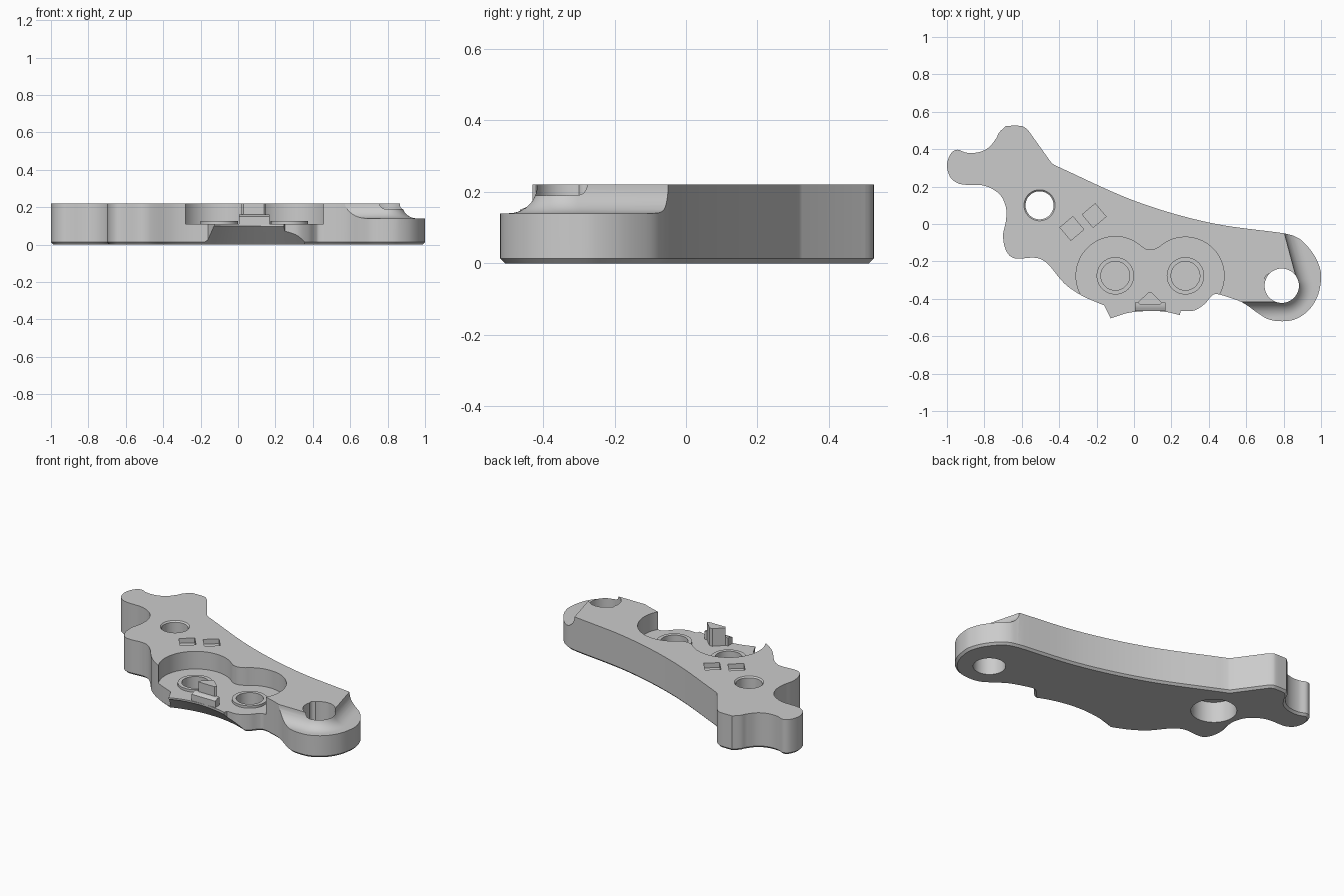
import bpy, bmesh, math
from mathutils import Vector

if "Cube" in bpy.data.objects:
    bpy.data.objects.remove(bpy.data.objects["Cube"])

H = 0.22        # plate height


def finish(name, bm):
    bmesh.ops.recalc_face_normals(bm, faces=bm.faces)
    me = bpy.data.meshes.new(name)
    bm.to_mesh(me)
    bm.free()
    ob = bpy.data.objects.new(name, me)
    bpy.context.collection.objects.link(ob)
    return ob


def prism(name, pts, z0, z1, chamfer=0.0):
    bm = bmesh.new()
    base = bm.faces.new([bm.verts.new((x, y, z0)) for x, y in pts])
    ext = bmesh.ops.extrude_face_region(bm, geom=[base], use_keep_orig=True)
    top = [v for v in ext['geom'] if isinstance(v, bmesh.types.BMVert)]
    bmesh.ops.translate(bm, verts=top, vec=(0, 0, z1 - z0))
    bmesh.ops.recalc_face_normals(bm, faces=bm.faces)
    if chamfer:
        low = [e for e in bm.edges if all(abs(v.co.z - z0) < 1e-6 for v in e.verts)]
        bmesh.ops.bevel(bm, geom=low, offset=chamfer, segments=1, affect='EDGES')
    return finish(name, bm)


def cone(name, x, y, r0, r1, z0, z1, n=64):
    bm = bmesh.new()
    bmesh.ops.create_cone(bm, cap_ends=True, segments=n, radius1=r0, radius2=r1, depth=z1 - z0)
    bmesh.ops.translate(bm, verts=bm.verts, vec=(x, y, (z0 + z1) / 2))
    return finish(name, bm)


def arc(cx, cy, r, a0, a1, n):
    angles = [math.radians(a0 + (a1 - a0) * i / n) for i in range(n + 1)]
    return [(cx + r * math.cos(a), cy + r * math.sin(a)) for a in angles]


def smooth_run(pts, n=6):
    # Catmull-Rom curve through the points; the last point is left out
    p = [Vector(q) for q in pts]
    p = [2 * p[0] - p[1]] + p + [2 * p[-1] - p[-2]]
    out = []
    for a, b, c, d in zip(p, p[1:], p[2:], p[3:]):
        for i in range(n):
            t = i / n
            out.append(tuple(0.5 * (2 * b + (c - a) * t + (2 * a - 5 * b + 4 * c - d) * t * t
                                    + (3 * b - a - 3 * c + d) * t ** 3)))
    return out


def combine(target, other, op='DIFFERENCE'):
    other.hide_render = True
    m = target.modifiers.new(op.lower(), 'BOOLEAN')
    m.operation, m.solver, m.object = op, 'EXACT', other
    bpy.context.view_layer.objects.active = target
    bpy.ops.object.modifier_apply(modifier=m.name)
    bpy.data.objects.remove(other)


# Outline, clockwise, as smooth runs that meet at corners
left_lobe = [(-.735, .46), (-.77, .415), (-.81, .39), (-.855, .38), (-.90, .382), (-.945, .397),
             (-.98, .375), (-1.0, .315), (-.985, .255), (-.95, .222), (-.905, .21), (-.80, .205),
             (-.72, .16), (-.685, .09), (-.685, .015), (-.70, -.06), (-.685, -.14), (-.64, -.183),
             (-.54, -.18), (-.495, -.19), (-.45, -.225), (-.37, -.32), (-.275, -.385), (-.16, -.435)]
upper = [(-.735, .46), (-.72, .49), (-.685, .525)]
crest = [(-.685, .525), (-.61, .525), (-.585, .517), (-.565, .50)]
slope = [(-.565, .50), (-.44, .325), (-.425, .315)]
long_arc = [(-.425, .315), (0, .125), (.40, .008), (.805, -.05)]
lug = [(.805, -.05), (.86, -.066), (.91, -.10), (.965, -.17), (.995, -.24), (1.0, -.30),
       (.98, -.39), (.93, -.465), (.86, -.51), (.79, -.52), (.72, -.51), (.66, -.475),
       (.58, -.42), (.485, -.385), (.435, -.375), (.41, -.39), (.375, -.43), (.32, -.463),
       (.25, -.465)]
front_arc = [(.245, -.487), (.17, -.470), (.085, -.465), (-.03, -.475), (-.125, -.505)]

outline = []
for run in (upper, crest):
    outline += smooth_run(run, 4)
outline += slope[:2]
outline += smooth_run(long_arc, 12)
outline += smooth_run(lug)
outline += [(.25, -.465)]
outline += smooth_run(front_arc)
outline += [(-.125, -.505)]
outline += smooth_run(list(reversed(left_lobe)), 5)
plate = prism("bracket_plate", outline, 0, H, 0.013)

# Twin-lobed pocket open to the front
LC, RC, CY = -.10, .275, -.277
pocket = [(-.28, -.7), (-.28, -.384)]
pocket += arc(LC, CY, .21, 208, 48, 36)
pocket += [(.062, -.135), (.0875, -.14), (.113, -.135)]
pocket += arc(RC, CY, .207, 132, -28, 36)
pocket += [(.458, -.7)]
combine(plate, prism("pocket_cutter", pocket, .11, .4))

# Conical undercut below the front arc
combine(plate, cone("undercut_cutter", .07, -1.06, .785, .595, -.095, .10, 128))

# Raised rings with blind bores
for x in (LC, RC):
    combine(plate, cone("ring", x, CY, .10, .10, .09, .125), 'UNION')
    combine(plate, cone("bore_cutter", x, CY, .077, .077, .05, .3))

# Lowered end pad: concave fillet swept round the end hole
HX, HY = .79, -.33
fil = [(.08 - .08 * math.cos(t), H - .08 * math.sin(t))
       for t in (math.pi / 2 * i / 10 for i in range(11))]
section = fil + [(.5, .14), (.5, .35), (0, .35)]
a0 = math.radians(15)
path = []
for i in range(25):
    a = a0 + (-math.pi / 2 - a0) * i / 24
    n = Vector((math.cos(a), math.sin(a)))
    path.append((Vector((HX, HY)) + .086 * n, n))
n = path[0][1]
path.insert(0, (path[0][0] + .6 * Vector((-n.y, n.x)), n))
path.append((Vector((.5, HY - .086)), Vector((0, -1))))
bm = bmesh.new()
rings = [[bm.verts.new((p.x + d * n.x, p.y + d * n.y, z)) for d, z in section] for p, n in path]
for r, s in zip(rings, rings[1:]):
    for i in range(len(r)):
        j = (i + 1) % len(r)
        bm.faces.new((r[i], r[j], s[j], s[i]))
bm.faces.new(rings[0])
bm.faces.new(rings[-1])
combine(plate, finish("end_pad_cutter", bm))

# End hole with a small relief notch
combine(plate, cone("end_hole_cutter", HX, HY, .092, .092, -.1, .4))
combine(plate, cone("notch_cutter", .722, -.289, .021, .021, .1, .4, 24))

# Upper hole: through hole, wide counterbore below, chamfered rim above
combine(plate, cone("upper_hole_cutter", -.505, .10, .075, .075, -.1, .4))
combine(plate, cone("counterbore_cutter", -.505, .10, .13, .13, -.1, .13))
combine(plate, cone("rim_cutter", -.505, .10, .073, .093, H - .01, H + .01))

# Two shallow square recesses
for x, y in ((-.332, -.024), (-.213, .045)):
    combine(plate, prism("square_cutter", arc(x, y, .064, -5, 265, 3), H - .03, .4))

# Locating post: stepped foot and pointed top
foot = [(-.464, .105), (-.464, .15), (-.452, .155), (-.44, .16), (-.42, .16), (-.42, .105)]
bm = bmesh.new()
ends = [[bm.verts.new((x, y, z)) for y, z in foot] for x in (.005, .168)]
bm.faces.new(ends[0])
bm.faces.new(ends[1])
for i in range(len(foot)):
    j = (i + 1) % len(foot)
    bm.faces.new((ends[0][i], ends[0][j], ends[1][j], ends[1][i]))
post = finish("locating_post", bm)
tip = prism("tip", [(.03, -.43), (.14, -.43), (.15, -.42), (.095, -.367), (.075, -.367), (.02, -.42)],
            .105, H)
combine(post, tip, 'UNION')

# Smooth curved walls, keep edges crisp
for ob in (plate, post):
    bpy.ops.object.select_all(action='DESELECT')
    ob.select_set(True)
    bpy.context.view_layer.objects.active = ob
    bpy.ops.object.shade_smooth_by_angle(angle=math.radians(25))
